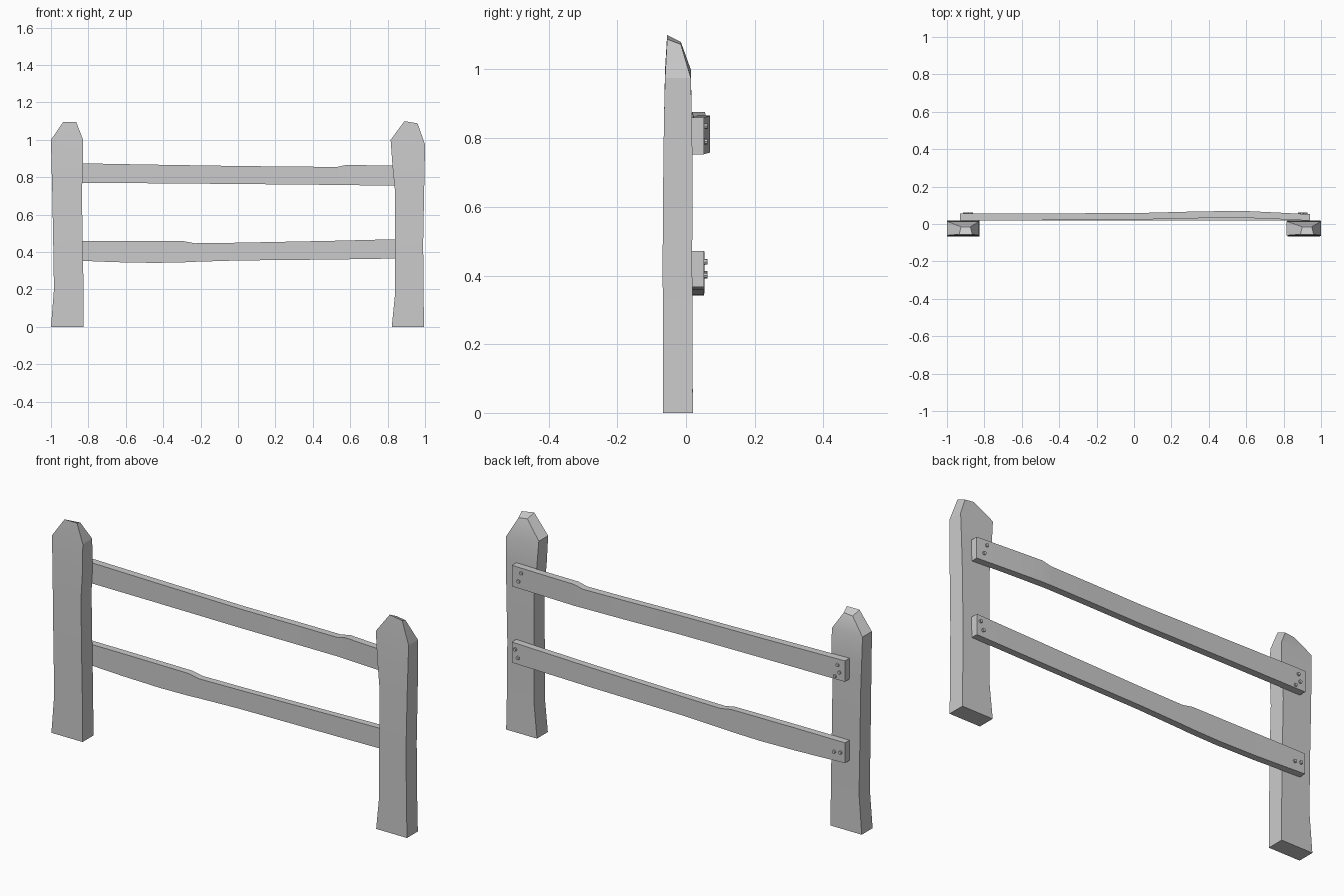
import bpy, bmesh
from math import pi
from mathutils import Matrix


def finish(name, bm):
    bmesh.ops.recalc_face_normals(bm, faces=bm.faces)
    mesh = bpy.data.meshes.new(name)
    bm.to_mesh(mesh)
    bm.free()
    ob = bpy.data.objects.new(name, mesh)
    bpy.context.collection.objects.link(ob)
    bpy.ops.object.select_all(action='DESELECT')
    ob.select_set(True)
    bpy.context.view_layer.objects.active = ob
    bpy.ops.object.shade_smooth_by_angle(angle=0.35)
    return ob


def loft(name, rings):
    """Skin a chain of four-point rings and cap both ends."""
    bm = bmesh.new()
    rows = [[bm.verts.new(p) for p in ring] for ring in rings]
    for a, b in zip(rows, rows[1:]):
        for i in range(4):
            j = (i + 1) % 4
            bm.faces.new((a[i], a[j], b[j], b[i]))
    bm.faces.new(rows[0])
    bm.faces.new(rows[-1])
    return finish(name, bm)


def post(name, sections, tip):
    # sections: z left, z right, x left, x right, y front, y back
    rings = [[(x0, y0, zl), (x1, y0, zr), (x1, y1, zr), (x0, y1, zl)]
             for zl, zr, x0, x1, y0, y1 in sections]
    # hewn tip, sloping down to the back
    x0, x1, zl, zr = tip
    rings.append([(x0, -0.055, zl), (x1, -0.055, zr),
                  (x1 - 0.01, -0.015, zr - 0.015), (x0 + 0.01, -0.015, zl - 0.02)])
    loft(name, rings)


def rail(name, sections):
    # sections: x, z bottom, z top, y front, y back
    loft(name, [[(x, y0, z0), (x, y1, z0), (x, y1, z1), (x, y0, z1)]
                for x, z0, z1, y0, y1 in sections])


# Posts
post("left_post", [
    (0, 0, -1.0, -0.825, -0.067, 0.02),
    (0.2, 0.2, -0.984, -0.826, -0.067, 0.019),
    (0.45, 0.45, -0.988, -0.83, -0.068, 0.018),
    (0.72, 0.72, -0.993, -0.835, -0.066, 0.019),
    (0.86, 0.86, -0.997, -0.828, -0.064, 0.017),
    (1.0, 1.0, -1.0, -0.828, -0.061, 0.014),
], (-0.935, -0.865, 1.095, 1.095))
post("right_post", [
    (0, 0, 0.822, 0.995, -0.067, 0.02),
    (0.17, 0.17, 0.839, 0.992, -0.067, 0.019),
    (0.45, 0.45, 0.84, 0.99, -0.068, 0.018),
    (0.72, 0.72, 0.84, 0.995, -0.066, 0.019),
    (0.86, 0.86, 0.826, 0.998, -0.064, 0.017),
    (1.0, 0.975, 0.816, 1.0, -0.061, 0.014),
], (0.89, 0.96, 1.10, 1.088))

# Rails
rail("upper_rail", [
    (-0.93, 0.77, 0.876, 0.018, 0.055),
    (-0.5, 0.768, 0.868, 0.02, 0.057),
    (0.0, 0.764, 0.86, 0.023, 0.058),
    (0.3, 0.761, 0.857, 0.03, 0.066),
    (0.53, 0.759, 0.855, 0.034, 0.07),
    (0.58, 0.758, 0.866, 0.033, 0.07),
    (0.75, 0.756, 0.863, 0.027, 0.062),
    (0.94, 0.753, 0.86, 0.018, 0.052),
])
rail("lower_rail", [
    (-0.93, 0.357, 0.46, 0.018, 0.054),
    (-0.66, 0.346, 0.46, 0.018, 0.053),
    (-0.45, 0.342, 0.459, 0.018, 0.053),
    (-0.29, 0.345, 0.458, 0.018, 0.053),
    (-0.23, 0.348, 0.447, 0.018, 0.053),
    (0.0, 0.355, 0.45, 0.019, 0.053),
    (0.5, 0.36, 0.46, 0.02, 0.054),
    (0.94, 0.367, 0.471, 0.018, 0.053),
])

# Nail heads on the back of the rails
nails = [(0.885, 0.835), (0.9, 0.79), (0.92, 0.44), (0.905, 0.4),
         (-0.89, 0.845), (-0.875, 0.785), (-0.9, 0.81),
         (-0.87, 0.4), (-0.905, 0.405)]
for i, (x, z) in enumerate(nails):
    bm = bmesh.new()
    bmesh.ops.create_cone(bm, cap_ends=True, segments=8, radius1=0.01,
                          radius2=0.008, depth=0.02,
                          matrix=Matrix.Translation((x, 0.052, z)) @ Matrix.Rotation(-pi / 2, 4, 'X'))
    finish(f"nail_{i + 1}", bm)
